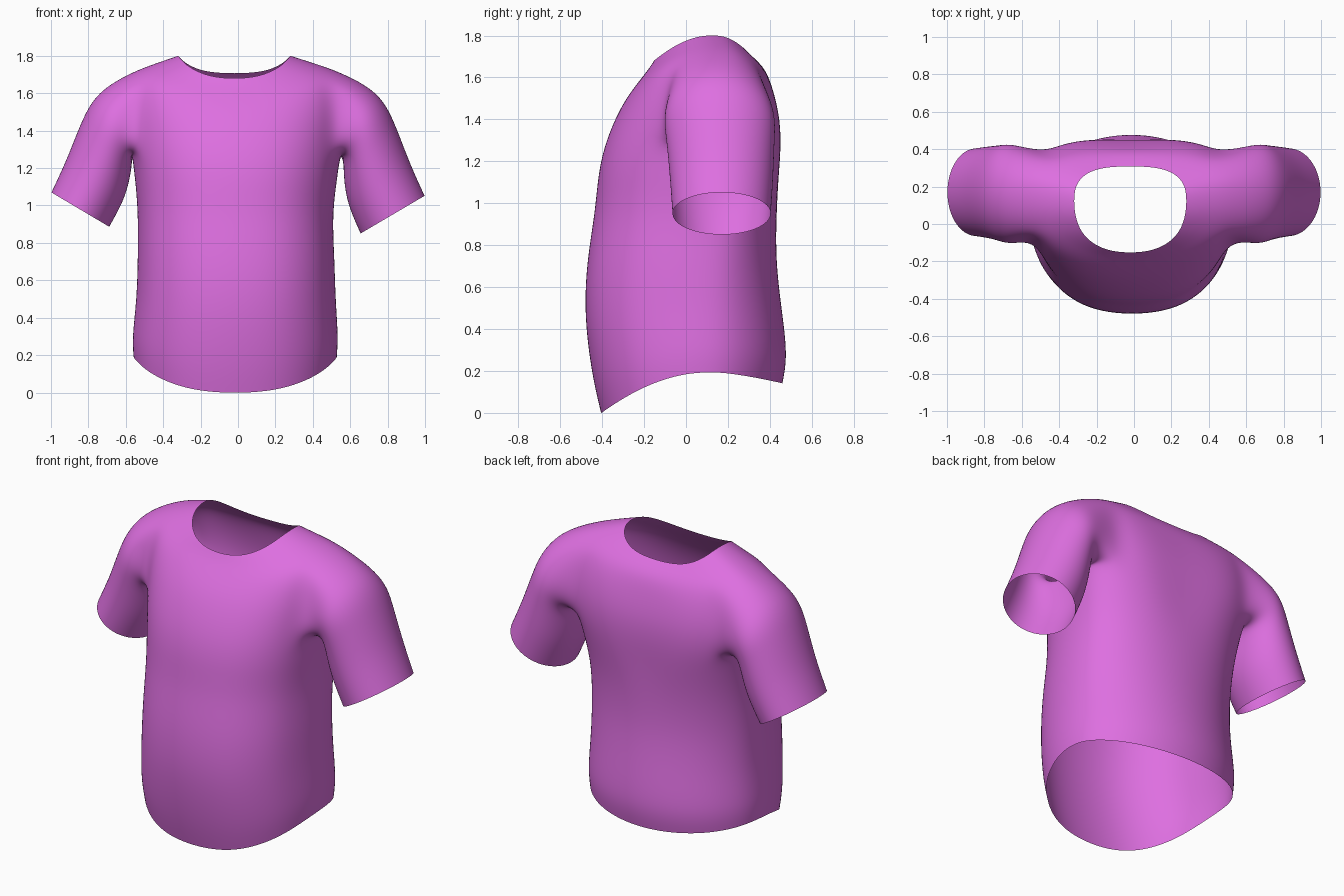
import bpy, bmesh
from math import sin, cos, radians, pi

if "Cube" in bpy.data.objects:
    bpy.data.objects.remove(bpy.data.objects["Cube"])

# Torso rings: z side, z front, z back, half width, centre y, front y, back y, x shift, back squareness
RINGS = [
    (0.20, -.005, 0.14, .545, .08, -.410, .465, -.015, 2.0),
    (0.30, 0.17, 0.27, .553, .08, -.453, .490, -.015, 2.0),
    (0.50, 0.46, 0.48, .533, .08, -.492, .463, -.010, 2.0),
    (0.72, 0.72, 0.72, .527, .08, -.480, .432, -.010, 2.1),
    (0.95, 0.95, 0.95, .520, .10, -.440, .435, -.015, 2.3),
    (1.14, 1.13, 1.13, .540, .13, -.426, .455, -.010, 2.5),
    (1.29, 1.27, 1.27, .560, .16, -.396, .465, -.010, 2.8),
    (1.43, 1.40, 1.40, .575, .17, -.345, .460, -.010, 2.9),
    (1.57, 1.50, 1.53, .580, .17, -.290, .430, -.010, 2.9),
    (1.72, 1.58, 1.62, .560, .165, -.228, .390, -.010, 2.8),
    (1.765, 1.635, 1.67, .430, .14, -.183, .350, -.015, 2.8),
    (1.808, 1.678, 1.705, .300, .12, -.155, .310, -.020, 2.8),
]
# Column angles on the right half, front centre to back centre
ANGLES = [-90, -74, -58, -42, -27, -9, 8, 25, 42, 58, 74, 90]
N = 22
HOLE_COLS, HOLE_ROWS = (4, 8), (6, 9)

# Sleeve rings: outer x, z, inner x, z, centre y, half depth in y
SLEEVE = [
    (.755, 1.610, .565, 1.240, .160, .270),
    (.838, 1.445, .565, 1.140, .165, .257),
    (.912, 1.240, .585, 1.005, .170, .247),
    (.998, 1.052, .655, .850, .170, .235),
]


def power(v, e):
    return (1 if v >= 0 else -1) * abs(v) ** e


def ring_point(ring, j):
    zs, zf, zb, a, cy, yf, yb, dx, n_back = ring
    side = 1 if j < 12 else -1
    t = radians(ANGLES[j if j < 12 else N - j])
    s, c = sin(t), cos(t)
    e = 2 / 2.35 if s < 0 else 2 / n_back
    depth, z_end = (cy - yf, zf) if s < 0 else (yb - cy, zb)
    x = side * a * abs(c) ** e * 1.01 + dx
    y = cy + depth * power(s, e)
    if s > .99 and 1.1 < zs < 1.6:
        y -= .015                      # shallow groove along the spine
    return x, y, zs + (z_end - zs) * abs(s) ** 1.5


bm = bmesh.new()

# Torso and yoke, leaving an armhole on each side
grid = [[bm.verts.new(ring_point(r, j)) for j in range(N)] for r in RINGS]
for i in range(len(RINGS) - 1):
    for j in range(N):
        right = j if j < 11 else N - 1 - j
        if HOLE_COLS[0] <= right < HOLE_COLS[1] and HOLE_ROWS[0] <= i < HOLE_ROWS[1]:
            continue
        k = (j + 1) % N
        bm.faces.new((grid[i][j], grid[i][k], grid[i + 1][k], grid[i + 1][j]))


def add_sleeve(side):
    def v(row, col):
        return grid[row][col if side > 0 else N - col]
    # Armhole loop from the underarm, round the back, over the shoulder, down the front
    loop = ([v(6, c) for c in (6, 7, 8)] + [v(r, 8) for r in (7, 8)]
            + [v(9, c) for c in (8, 7, 6, 5, 4)] + [v(r, 4) for r in (8, 7)]
            + [v(6, c) for c in (4, 5)])
    n = len(loop)
    for i, (ox, oz, ix, iz, cy, depth) in enumerate(SLEEVE):
        if side < 0:                   # left cuff sits slightly higher
            oz, ix, iz = oz + .006 * i, ix + .011 * i, iz + .012 * i
        ring = []
        for k in range(n):
            phi = 2 * pi * k / n
            w = cos(phi) * 1.03
            ring.append(bm.verts.new((
                side * ((ox + ix) / 2 - (ox - ix) / 2 * w),
                cy + depth * 1.03 * sin(phi),
                (oz + iz) / 2 - (oz - iz) / 2 * w)))
        for k in range(n):
            m = (k + 1) % n
            quad = (loop[k], loop[m], ring[m], ring[k])
            bm.faces.new(quad if side > 0 else quad[::-1])
        loop = ring


for side in (1, -1):
    add_sleeve(side)

bmesh.ops.recalc_face_normals(bm, faces=bm.faces)
mesh = bpy.data.meshes.new("shirt")
bm.to_mesh(mesh)
bm.free()
mesh.polygons.foreach_set("use_smooth", [True] * len(mesh.polygons))

# Smooth cloth surface
shirt = bpy.data.objects.new("shirt", mesh)
bpy.context.collection.objects.link(shirt)
sub = shirt.modifiers.new("smooth", 'SUBSURF')
sub.levels = sub.render_levels = 3

cloth = bpy.data.materials.new("cloth")
cloth.diffuse_color = (0.73, 0.16, 0.75, 1)
cloth.use_nodes = True
cloth.node_tree.nodes["Principled BSDF"].inputs["Base Color"].default_value = cloth.diffuse_color
mesh.materials.append(cloth)
